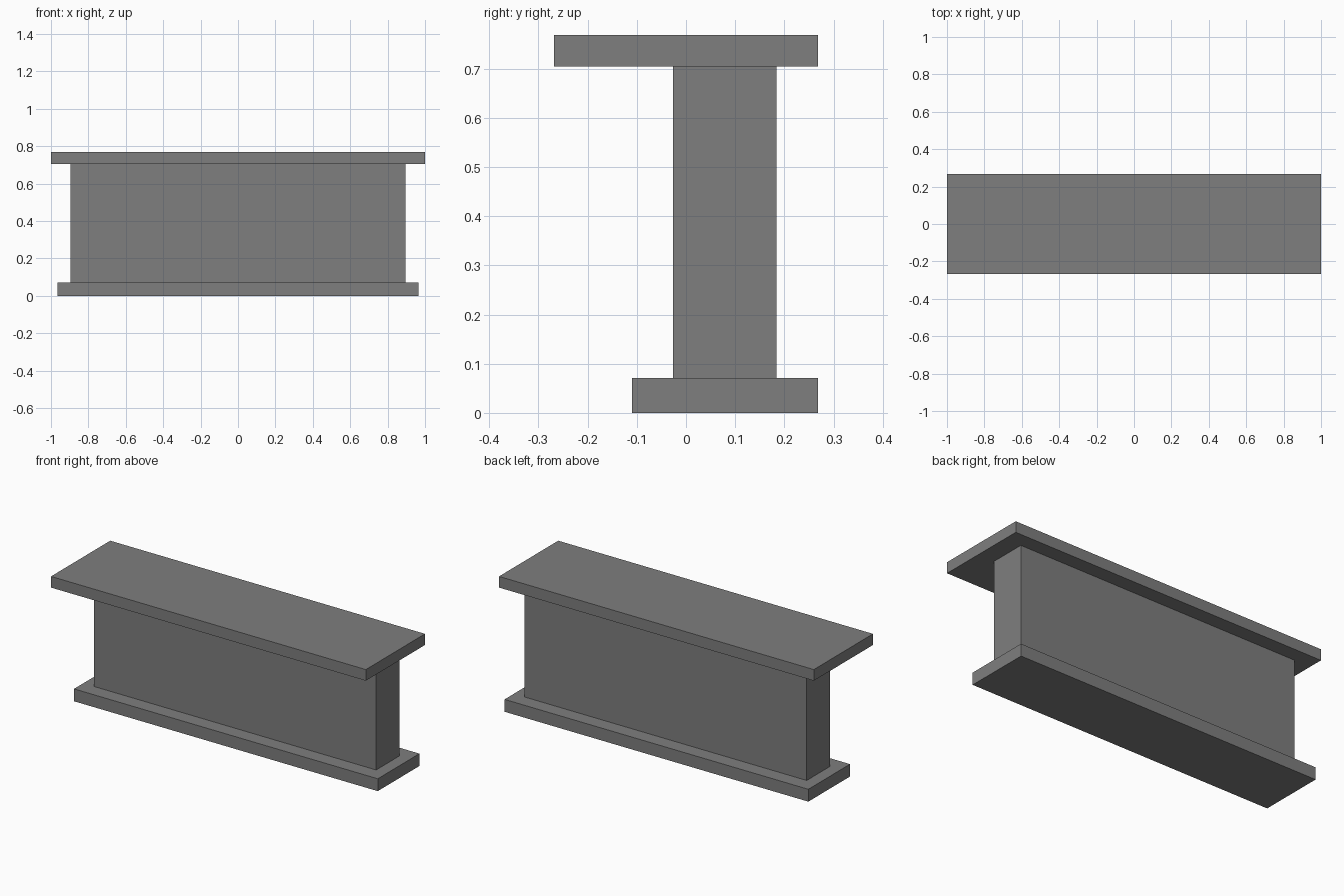
import bpy

if "Cube" in bpy.data.objects:
    bpy.data.objects.remove(bpy.data.objects["Cube"])

# Dark grey finish shared by all parts
grey = bpy.data.materials.new("dark_grey")
grey.diffuse_color = (0.21, 0.21, 0.21, 1)
grey.use_nodes = True
grey.node_tree.nodes["Principled BSDF"].inputs["Base Color"].default_value = grey.diffuse_color


def box(name, half_x, y0, y1, z0, z1):
    bpy.ops.mesh.primitive_cube_add(size=1, location=(0, (y0 + y1) / 2, (z0 + z1) / 2))
    ob = bpy.context.object
    ob.name = ob.data.name = name
    ob.scale = (2 * half_x, y1 - y0, z1 - z0)
    bpy.ops.object.transform_apply(location=False, rotation=False, scale=True)
    ob.data.materials.append(grey)
    return ob


# Plinth, flush with the counter at the back
box("base", 0.965, -0.11, 0.268, 0.0, 0.071)
# Solid upright body
box("body", 0.896, -0.026, 0.184, 0.071, 0.704)
# Counter slab overhanging the front
box("counter_top", 1.0, -0.2685, 0.2685, 0.704, 0.768)
